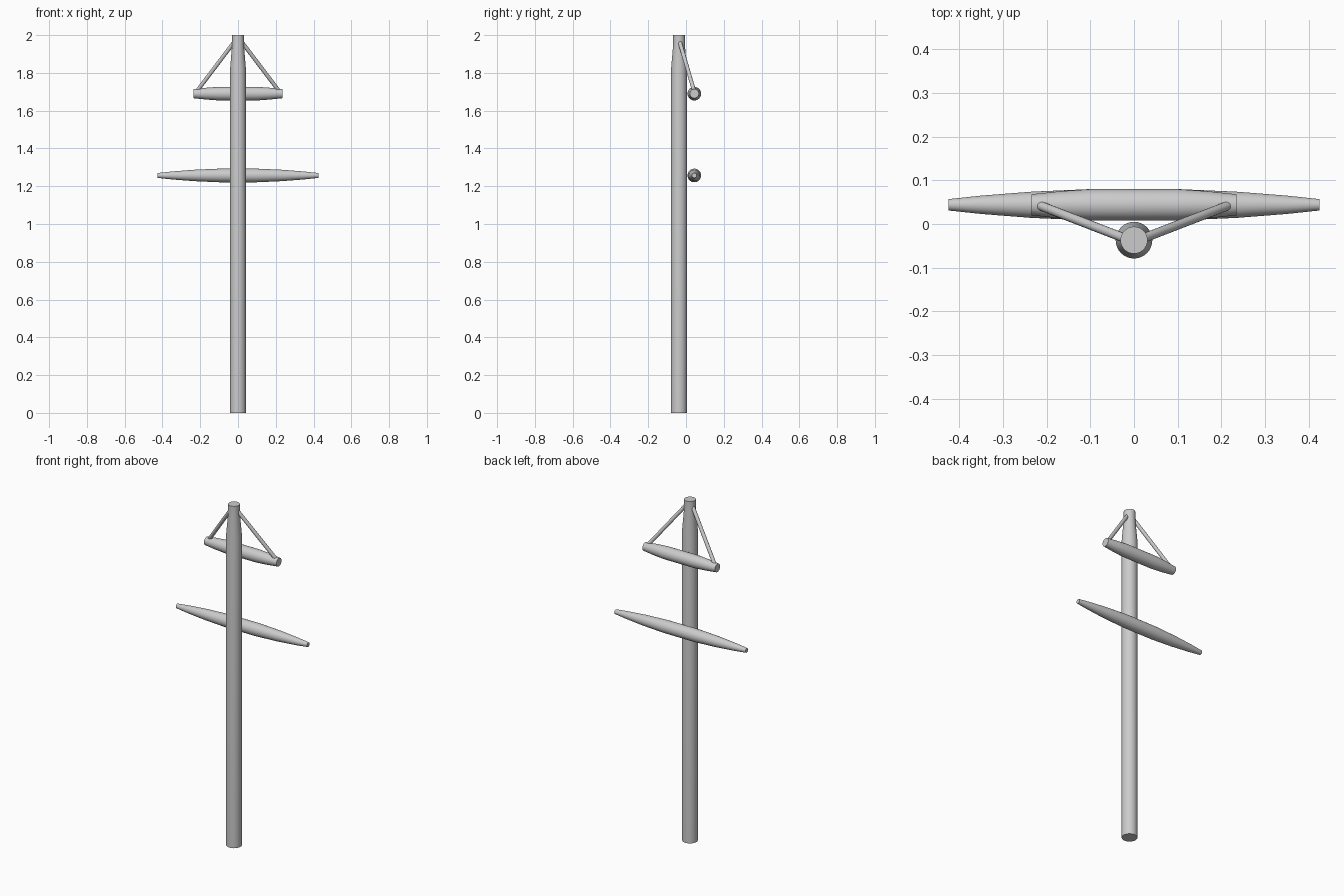
import bpy, bmesh, math
from mathutils import Vector

if "Cube" in bpy.data.objects:
    bpy.data.objects.remove(bpy.data.objects["Cube"])


def turned(name, start, end, profile, sides=32):
    """Closed round bar from start to end; profile = (fraction, radius) pairs."""
    start, end = Vector(start), Vector(end)
    axis = end - start
    rot = axis.to_track_quat('Z', 'Y')
    bm = bmesh.new()
    rings = []
    for t, r in profile:
        rings.append([bm.verts.new(start + axis * t + rot @ Vector(
            (r * math.cos(2 * math.pi * i / sides), r * math.sin(2 * math.pi * i / sides), 0)))
            for i in range(sides)])
    for a, b in zip(rings, rings[1:]):
        for i in range(sides):
            j = (i + 1) % sides
            bm.faces.new((a[i], a[j], b[j], b[i]))
    bm.faces.new(rings[0][::-1])
    bm.faces.new(rings[-1])
    mesh = bpy.data.meshes.new(name)
    bm.to_mesh(mesh)
    bm.free()
    obj = bpy.data.objects.new(name, mesh)
    bpy.context.collection.objects.link(obj)
    bpy.ops.object.select_all(action='DESELECT')
    bpy.context.view_layer.objects.active = obj
    obj.select_set(True)
    bpy.ops.object.shade_smooth_by_angle(angle=math.radians(30))
    return obj


def yard(name, z, half, stations):
    """Horizontal spar, symmetrical about x = 0; stations = (x, radius) from the middle out."""
    full = [(-x, r) for x, r in reversed(stations)] + list(stations)
    turned(name, (-half, YARD_Y, z), (half, YARD_Y, z),
           [((x + half) / (2 * half), r) for x, r in full])


MAST_Y, YARD_Y = -0.037, 0.044

# Upright pole with a narrowed top
turned("mast", (0, MAST_Y, 0), (0, MAST_Y, 2),
       [(0, 0.042), (0.91, 0.042), (0.975, 0.031), (1, 0.031)])

# Cigar-shaped cross spars
yard("lower_yard", 1.257, 0.425,
     [(0.1, 0.036), (0.235, 0.03), (0.35, 0.021), (0.425, 0.013)])
yard("upper_yard", 1.69, 0.235,
     [(0.1, 0.036), (0.17, 0.031), (0.235, 0.024)])

# Sloping stays from the mast head to the upper yard ends
for side, label in ((-1, "left"), (1, "right")):
    turned(label + "_stay", (side * 0.22, YARD_Y, 1.70), (side * 0.01, MAST_Y, 1.977),
           [(0, 0.0105), (1, 0.0105)], 16)
